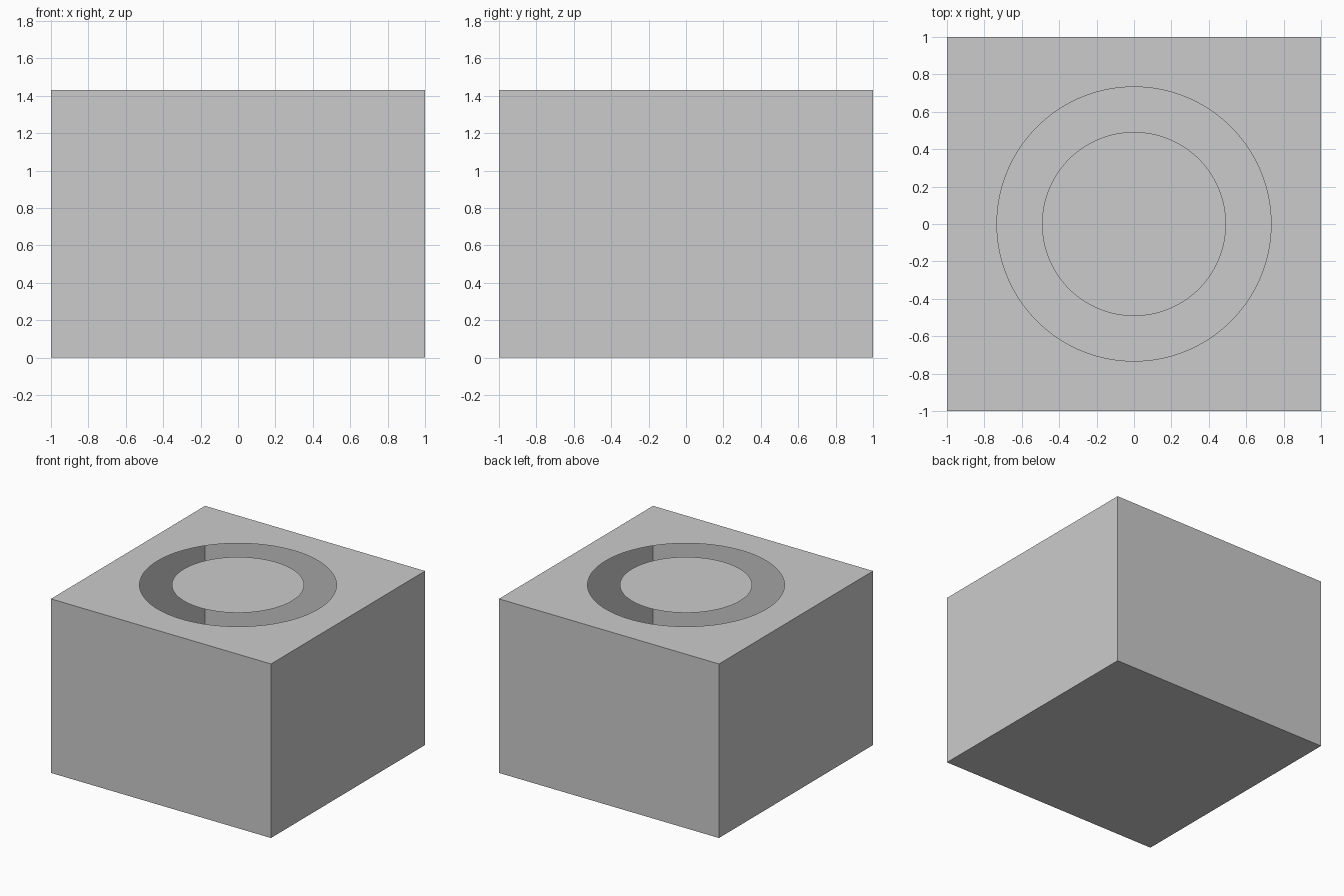
import bpy, bmesh
from math import cos, sin, tau

if "Cube" in bpy.data.objects:
    bpy.data.objects.remove(bpy.data.objects["Cube"])

HALF, HEIGHT = 1.0, 1.43
HOLE_R, DISC_R = 0.733, 0.492
SEG = 128  # multiple of 8, so the square's corners are hit exactly


def add_object(name, bm):
    bm.normal_update()
    mesh = bpy.data.meshes.new(name)
    bm.to_mesh(mesh)
    bm.free()
    obj = bpy.data.objects.new(name, mesh)
    bpy.context.collection.objects.link(obj)
    return obj


def circle_point(i, r):
    a = tau * i / SEG
    return (r * cos(a), r * sin(a), HEIGHT)


def square_point(i):
    x, y, z = circle_point(i, 1.0)
    k = HALF / max(abs(x), abs(y))
    return (x * k, y * k, z)


# Hollow thin-walled box: four sides and floor, open at the top
bm = bmesh.new()
bmesh.ops.create_cube(bm, size=1.0)
for v in bm.verts:
    v.co = (v.co.x * 2 * HALF, v.co.y * 2 * HALF, (v.co.z + 0.5) * HEIGHT)
bm.normal_update()
lid = [f for f in bm.faces if f.normal.z > 0.9]
bmesh.ops.delete(bm, geom=lid, context='FACES_ONLY')
add_object("box_shell", bm)

# Flat top panel with a round hole
bm = bmesh.new()
outer = [bm.verts.new(square_point(i)) for i in range(SEG)]
inner = [bm.verts.new(circle_point(i, HOLE_R)) for i in range(SEG)]
for i in range(SEG):
    j = (i + 1) % SEG
    bm.faces.new((inner[i], outer[i], outer[j], inner[j]))
add_object("top_panel", bm)

# Flat disc centred in the hole, level with the top
bm = bmesh.new()
bm.faces.new([bm.verts.new(circle_point(i, DISC_R)) for i in range(SEG)])
add_object("centre_disc", bm)
